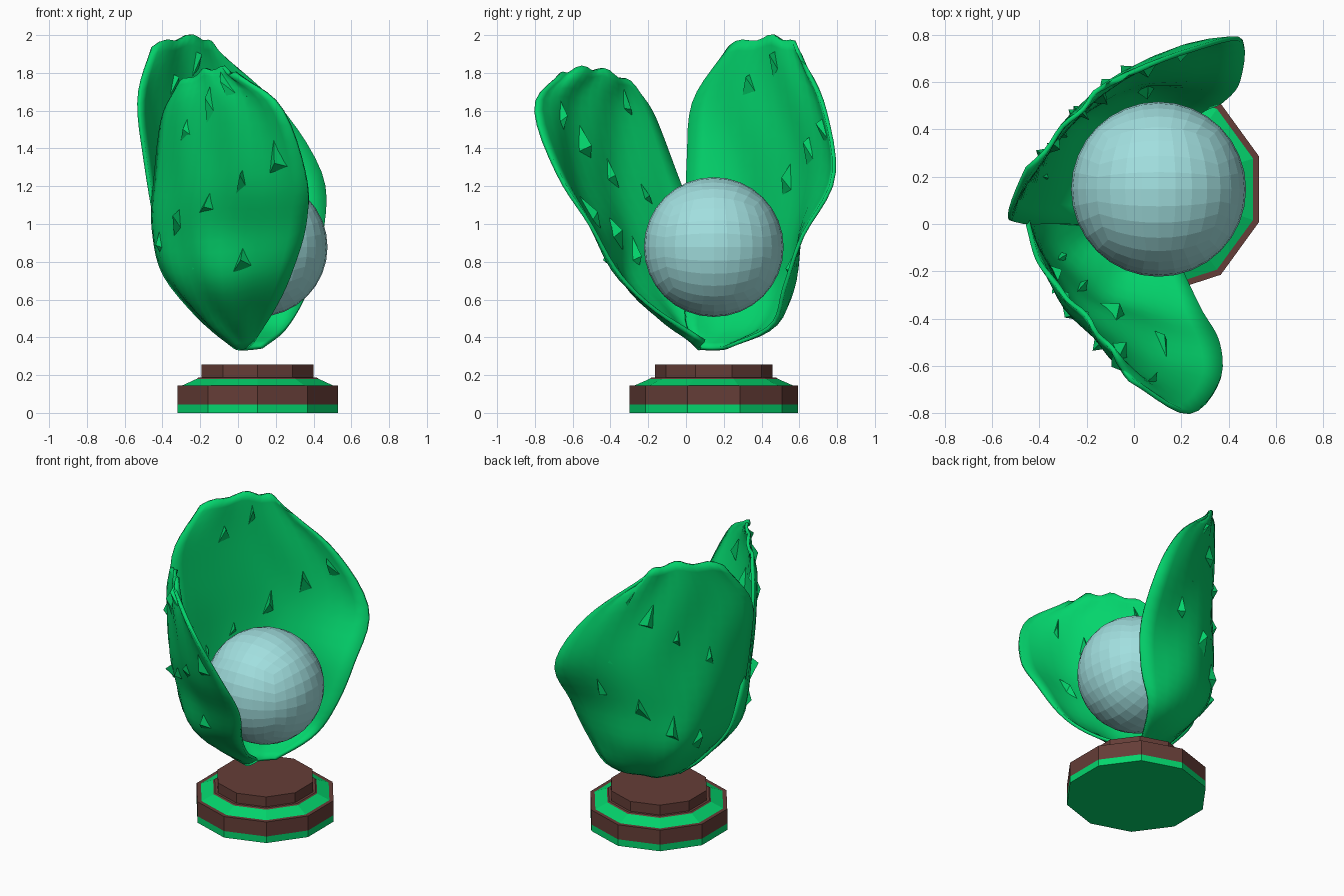
import bpy, bmesh, math, random
from mathutils import Vector, Matrix

random.seed(11)
if "Cube" in bpy.data.objects:
    bpy.data.objects.remove(bpy.data.objects["Cube"])

CENTRE = Vector((0.104, 0.147, 0))


def material(name, colour):
    mat = bpy.data.materials.new(name)
    mat.use_nodes = True
    mat.diffuse_color = (*colour, 1)
    mat.node_tree.nodes["Principled BSDF"].inputs["Base Color"].default_value = (*colour, 1)
    return mat


green = material("leaf green", (0.001, 0.66, 0.15))
brown = material("dark brown", (0.13, 0.047, 0.038))
pale_blue = material("pale blue", (0.36, 0.74, 0.74))


def add_object(name, bm, mat):
    bmesh.ops.recalc_face_normals(bm, faces=bm.faces)
    mesh = bpy.data.meshes.new(name)
    bm.to_mesh(mesh)
    bm.free()
    mesh.materials.append(mat)
    obj = bpy.data.objects.new(name, mesh)
    bpy.context.collection.objects.link(obj)
    return obj


# Ten-sided pedestal, built from stacked tiers with flat sides left and right
def tier(name, low, high, radius_low, radius_high, mat):
    bm = bmesh.new()
    place = Matrix.Translation(CENTRE + Vector((0, 0, (low + high) / 2)))
    bmesh.ops.create_cone(bm, cap_ends=True, segments=10, radius1=radius_low,
                          radius2=radius_high, depth=high - low, matrix=place)
    tip = max(bm.verts, key=lambda v: v.co.y)
    if abs(tip.co.x - CENTRE.x) > 0.01:
        bmesh.ops.rotate(bm, verts=bm.verts, cent=CENTRE,
                         matrix=Matrix.Rotation(math.pi / 10, 3, "Z"))
    add_object(name, bm, mat)


tier("base_trim", 0, 0.045, 0.447, 0.447, green)
tier("base_block", 0.045, 0.145, 0.447, 0.447, brown)
tier("base_bevel", 0.145, 0.18, 0.42, 0.34, green)
tier("base_step_rim", 0.18, 0.187, 0.34, 0.33, brown)
tier("base_top", 0.187, 0.255, 0.312, 0.312, brown)

# Faceted ball made of square patches
bm = bmesh.new()
bmesh.ops.create_cube(bm, size=2)
bmesh.ops.subdivide_edges(bm, edges=bm.edges, cuts=7, use_grid_fill=True)
for v in bm.verts:
    even = Vector([math.tan(c * math.pi / 4) for c in v.co])
    v.co = even.normalized() * 0.37 + CENTRE + Vector((0, 0, 0.878))
add_object("ball", bm, pale_blue)


# Leaf surface: smooth through the rows, a parabola across each row
def along(points, t):
    i = min(int(t), len(points) - 2)
    f = t - i
    p1, p2 = points[i], points[i + 1]
    p0 = points[i - 1] if i else p1 * 2 - p2
    p3 = points[i + 2] if i + 2 < len(points) else p2 * 2 - p1
    return p1 + ((p2 - p0) + ((p0 * 2 - p1 * 5 + p2 * 4 - p3)
                 + (p1 * 3 - p0 - p2 * 3 + p3) * f) * f) * f / 2


def leaf_point(columns, u, t):
    left, mid, right = [along(c, t) for c in columns]
    return (left * (1 - u) * (1 - 2 * u) + mid * 4 * u * (1 - u)
            + right * u * (2 * u - 1))


def leaf_frame(columns, u, t):
    across = leaf_point(columns, u + 0.02, t) - leaf_point(columns, u - 0.02, t)
    up = leaf_point(columns, u, t + 0.05) - leaf_point(columns, u, t - 0.05)
    return across.normalized(), up.normalized(), across.cross(up).normalized()


def leaf(name, rows, shards):
    columns = [[Vector(row[k]) for row in rows] for k in range(3)]
    last = len(rows) - 1
    wide, tall = 16, 28
    bm = bmesh.new()
    grid = []
    for j in range(tall + 1):
        line = []
        for i in range(wide + 1):
            u, t = i / wide, last * j / tall
            co = leaf_point(columns, u, t)
            # Soft lengthwise creases and a wavy top rim
            normal = leaf_frame(columns, min(max(u, 0.1), 0.9), min(max(t, 0.1), last - 0.1))[2]
            co += normal * 0.008 * math.sin(u * 17 + t * 2) * min(t, 1)
            co.z += 0.012 * math.sin(u * 19) * max(0, t - last + 1)
            line.append(bm.verts.new(co))
        grid.append(line)
    for j in range(tall):
        for i in range(wide):
            bm.faces.new((grid[j][i], grid[j][i + 1], grid[j + 1][i + 1], grid[j + 1][i]))
    obj = add_object(name, bm, green)
    shell = obj.modifiers.new("thickness", "SOLIDIFY")
    shell.thickness = 0.02
    shell.offset = 0
    bpy.ops.object.select_all(action="DESELECT")
    obj.select_set(True)
    bpy.context.view_layer.objects.active = obj
    bpy.ops.object.shade_smooth_by_angle(angle=math.radians(50))

    # Jagged shards standing out of both faces, spread evenly up the leaf
    bm = bmesh.new()
    for n in range(shards):
        side = 1 if n % 2 else -1
        u = (0.2 + n * 0.618) % 1 * 0.76 + 0.12
        t = 2.2 + (last - 2.6) * n / shards
        across, up, normal = leaf_frame(columns, u, t)
        root = leaf_point(columns, u, t)
        half = random.uniform(0.02, 0.06)
        length = random.uniform(0.06, 0.11)
        lean = random.uniform(-0.5, 0.8)
        tip = root + normal * side * random.uniform(0.035, 0.065) + up * length * lean
        corners = [root - across * half - up * length, root + across * half - up * length * 0.5,
                   root + up * length, tip]
        a, b, c, d = [bm.verts.new(p) for p in corners]
        for face in ((a, b, c), (a, b, d), (b, c, d), (c, a, d)):
            bm.faces.new(face)
    add_object(name + "_shards", bm, green)


# Each row runs from the stem upward: left rim, middle, right rim
leaf("back_leaf", [
    [(0, .07, .34), (.05, .17, .34), (.13, .22, .35)],
    [(-.12, 0, .48), (-.07, .36, .46), (.27, .46, .47)],
    [(-.32, 0, .7), (-.17, .48, .68), (.38, .53, .67)],
    [(-.43, 0, 1), (-.19, .5, .97), (.45, .61, .94)],
    [(-.5, .01, 1.35), (-.16, .54, 1.35), (.45, .78, 1.25)],
    [(-.52, .04, 1.66), (-.21, .5, 1.73), (.23, .74, 1.61)],
    [(-.45, .23, 1.94), (-.22, .49, 1.99), (-.09, .61, 1.89)],
], 16)

leaf("front_leaf", [
    [(-.03, .12, .36), (.02, .07, .34), (.08, .1, .38)],
    [(-.2, .12, .51), (-.1, -.08, .49), (.18, -.14, .53)],
    [(-.4, .1, .74), (-.17, -.27, .7), (.28, -.35, .74)],
    [(-.45, .06, .98), (-.2, -.33, .97), (.36, -.51, .99)],
    [(-.43, -.04, 1.25), (-.15, -.46, 1.25), (.36, -.67, 1.25)],
    [(-.4, -.17, 1.57), (-.13, -.52, 1.63), (.23, -.79, 1.62)],
    [(-.32, -.27, 1.73), (-.15, -.46, 1.82), (-.02, -.66, 1.8)],
], 18)
